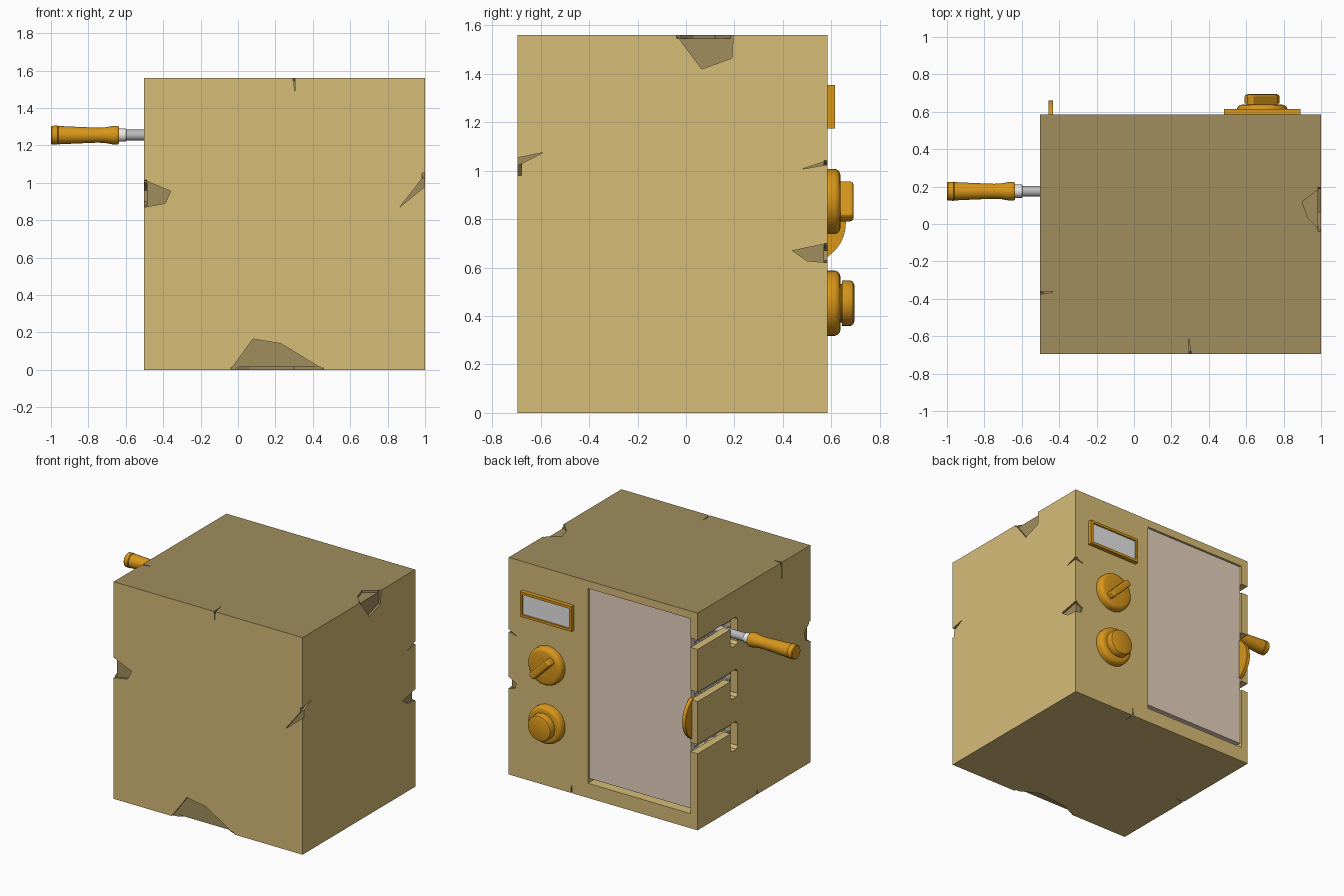
import bpy, bmesh, math
from mathutils import Vector, Matrix

if "Cube" in bpy.data.objects:
    bpy.data.objects.remove(bpy.data.objects["Cube"])


def material(name, rgb):
    m = bpy.data.materials.new(name)
    lin = [((c / 255 + 0.055) / 1.055) ** 2.4 for c in rgb]
    m.diffuse_color = (*lin, 1)
    m.use_nodes = True
    m.node_tree.nodes["Principled BSDF"].inputs["Base Color"].default_value = m.diffuse_color
    return m


TAN = material("tan", (214, 188, 119))
DARK = material("dark_tan", (160, 141, 94))
BRASS = material("brass", (216, 150, 26))
PANEL = material("warm_grey", (230, 209, 190))
SCREEN = material("screen_grey", (228, 228, 229))
STEEL = material("steel", (188, 188, 188))
COLLAR = material("pale_steel", (238, 238, 238))


def finish(name, bm, *mats, smooth=False):
    bmesh.ops.recalc_face_normals(bm, faces=bm.faces)
    me = bpy.data.meshes.new(name)
    bm.to_mesh(me)
    bm.free()
    ob = bpy.data.objects.new(name, me)
    bpy.context.collection.objects.link(ob)
    for m in mats:
        me.materials.append(m)
    if smooth:
        bpy.ops.object.select_all(action='DESELECT')
        ob.select_set(True)
        bpy.context.view_layer.objects.active = ob
        bpy.ops.object.shade_smooth_by_angle(angle=math.radians(35))
    return ob


def add_box(bm, lo, hi):
    lo, hi = Vector(lo), Vector(hi)
    mat = Matrix.Translation((lo + hi) / 2) @ Matrix.Diagonal((*(hi - lo), 1))
    return bmesh.ops.create_cube(bm, size=1, matrix=mat)


def box(name, lo, hi, mat):
    bm = bmesh.new()
    add_box(bm, lo, hi)
    return finish(name, bm, mat)


def lathe(name, profile, origin, axis, mat, n=32):
    """Revolve (distance, radius) points about the x or y axis."""
    bm = bmesh.new()
    rings = []
    for t, r in profile:
        rings.append([bm.verts.new((r * math.cos(a), r * math.sin(a), t))
                      for a in (2 * math.pi * i / n for i in range(n))])
    for a, b in zip(rings, rings[1:]):
        for i in range(n):
            j = (i + 1) % n
            bm.faces.new((a[i], a[j], b[j], b[i]))
    bm.faces.new(rings[0])
    bm.faces.new(rings[-1])
    rot = (Matrix.Rotation(math.pi / 2, 4, 'Y') if axis == 'x'
           else Matrix.Rotation(-math.pi / 2, 4, 'X'))
    bm.transform(Matrix.Translation(origin) @ rot)
    return finish(name, bm, mat, smooth=True)


def prism_x(name, outline, x0, x1, mat):
    """Extrude a (y, z) outline along x."""
    bm = bmesh.new()
    f = bm.faces.new([bm.verts.new((x0, y, z)) for y, z in outline])
    ext = bmesh.ops.extrude_face_region(bm, geom=[f])
    bmesh.ops.translate(bm, vec=(x1 - x0, 0, 0),
                        verts=[v for v in ext['geom'] if isinstance(v, bmesh.types.BMVert)])
    return finish(name, bm, mat)


def chip(points, normal, side):
    """Shallow cutter for a face patch that runs over the edge towards side."""
    n, s = Vector(normal), Vector(side)
    edge = max(Vector(p).dot(s) for p in points)
    bm = bmesh.new()
    for p in map(Vector, points):
        for q in (p, p + s * 0.05) if p.dot(s) > edge - 1e-4 else (p,):
            bm.verts.new(q - n * 0.015)
            bm.verts.new(q + n * 0.05)
    hull = bmesh.ops.convex_hull(bm, input=bm.verts)
    loose = {g for g in hull['geom_interior'] if isinstance(g, bmesh.types.BMVert)}
    bmesh.ops.delete(bm, geom=list(loose), context='VERTS')
    return finish("chip_cutter", bm, DARK)


def cut(ob, cutter):
    mod = ob.modifiers.new("cut", 'BOOLEAN')
    mod.operation, mod.solver, mod.object = 'DIFFERENCE', 'EXACT', cutter
    mod.material_mode = 'TRANSFER'
    bpy.context.view_layer.objects.active = ob
    bpy.ops.object.modifier_apply(modifier=mod.name)
    bpy.data.objects.remove(cutter)


# Cabinet with a darker top
L, R, F, B, T = -0.502, 1.0, -0.695, 0.585, 1.56
bm = bmesh.new()
add_box(bm, (L, F, 0), (R, B, T))
bm.normal_update()
for f in bm.faces:
    f.material_index = 1 if f.normal.z > 0.5 else 0
body = finish("cabinet", bm, TAN, DARK)

# Oven cavity and three hooked slots in the side wall
cut(body, box("cavity_cutter", (-0.446, -0.6, 0.105), (0.37, 0.7, 1.505), TAN))
for k in range(3):
    z = 0.55 + 0.375 * k
    outline = [(0.7, z), (0.21, z), (0.21, z - 0.115), (0.195, z - 0.135),
               (0.145, z - 0.135), (0.13, z - 0.115), (0.13, z + 0.045),
               (0.15, z + 0.067), (0.7, z + 0.067)]
    cut(body, prism_x("slot_cutter", outline, -0.6, -0.4, TAN))

# Chipped surface and cracks: patches on both faces that meet at an edge
FRONT, BACK, LEFT, RIGHT = (0, -1, 0), (0, 1, 0), (-1, 0, 0), (1, 0, 0)
UP, DOWN = (0, 0, 1), (0, 0, -1)
for na, nb, pa, pb in [
    (FRONT, DOWN, [(-0.04, F, 0), (0.08, F, 0.165), (0.23, F, 0.14), (0.46, F, 0)],
     [(-0.04, F, 0), (0.06, -0.64, 0), (0.3, -0.61, 0), (0.46, F, 0)]),
    (FRONT, LEFT, [(L, F, 1.015), (-0.36, F, 0.955), (-0.39, F, 0.89), (L, F, 0.87)],
     [(L, F, 1.015), (L, -0.63, 0.96), (L, -0.64, 0.9), (L, F, 0.87)]),
    (RIGHT, UP, [(R, -0.04, T), (R, 0.065, 1.42), (R, 0.19, 1.465), (R, 0.195, T)],
     [(R, -0.04, T), (0.93, 0.03, T), (0.9, 0.12, T), (R, 0.195, T)]),
    (RIGHT, BACK, [(R, 0.44, 0.67), (R, B, 0.7), (R, B, 0.62), (R, 0.5, 0.628)],
     [(R, B, 0.7), (0.94, B, 0.67), (0.95, B, 0.63), (R, B, 0.62)]),
    # Hairline cracks
    (FRONT, RIGHT, [(0.865, F, 0.87), (R, F, 1.022), (R, F, 1.043)],
     [(R, F, 1.022), (R, F, 1.043), (R, -0.59, 1.075)]),
    (RIGHT, BACK, [(R, 0.48, 1.007), (R, B, 1.034), (R, B, 1.042)],
     [(R, B, 1.034), (R, B, 1.042), (0.93, B, 1.01)]),
    (FRONT, UP, [(0.298, F, T), (0.306, F, T), (0.303, F, 1.48)],
     [(0.298, F, T), (0.306, F, T), (0.29, -0.6, T)]),
    (LEFT, UP, [(L, -0.375, T), (L, -0.363, T), (L, -0.37, 1.44)],
     [(L, -0.375, T), (L, -0.363, T), (-0.43, -0.365, T)]),
    (BACK, DOWN, [(0.496, B, 0), (0.506, B, 0), (0.5, B, 0.08)],
     [(0.496, B, 0), (0.506, B, 0), (0.5, 0.5, 0)]),
    (LEFT, DOWN, [(L, -0.095, 0), (L, -0.083, 0), (L, -0.09, 0.05)],
     [(L, -0.095, 0), (L, -0.083, 0), (-0.44, -0.08, 0)]),
]:
    cut(body, chip(pa, na, nb))
    cut(body, chip(pb, nb, na))

# Door and its curved pull
box("door", (-0.444, 0.53, 0.138), (0.362, 0.576, 1.5), PANEL)
arc = [(0.492 + 0.168 * math.cos(a), 0.785 + 0.168 * math.sin(a))
       for a in (math.radians(-62 + 124 * i / 20) for i in range(21))]
prism_x("door_pull", arc, -0.458, -0.432, BRASS)

# Display: frame with a sunken screen
bm = bmesh.new()
add_box(bm, (0.48, B - 0.01, 1.175), (0.89, 0.615, 1.355))
bm.normal_update()
face = max(bm.faces, key=lambda f: f.normal.y)
bmesh.ops.inset_region(bm, faces=[face], thickness=0.026, depth=0.0)
walls = bmesh.ops.extrude_face_region(bm, geom=[face])
new = next(g for g in walls['geom'] if isinstance(g, bmesh.types.BMFace))
bmesh.ops.translate(bm, vec=(0, -0.01, 0), verts=new.verts)
new.material_index = 1
if face.is_valid:
    bm.faces.remove(face)
finish("display", bm, BRASS, SCREEN)

# Two dials: one with a slanted grip, one with a round cap
dial = [(-0.01, 0.135), (0.03, 0.135), (0.042, 0.13), (0.05, 0.12), (0.053, 0.108), (0.053, 0.05)]
for name, z in (("grip_dial", 0.873), ("cap_dial", 0.453)):
    lathe(name, dial, (0.685, B, z), 'y', BRASS)
lathe("dial_cap", [(0.045, 0.08), (0.058, 0.08), (0.06, 0.094), (0.095, 0.094),
                   (0.105, 0.088), (0.11, 0.075)], (0.685, B, 0.453), 'y', BRASS)
grip = box("dial_grip", (-0.1, -0.055, -0.025), (0.1, 0.05, 0.025), BRASS)
grip.location = (0.685, 0.642, 0.873)
grip.rotation_euler = (0, math.radians(45), 0)
bev = grip.modifiers.new("round", 'BEVEL')
bev.width, bev.segments = 0.014, 3

# Side handle on a steel rod
pos = (0, 0.175, 1.255)
lathe("handle", [(-1, 0.045), (-0.995, 0.05), (-0.965, 0.051), (-0.963, 0.047), (-0.96, 0.049),
                 (-0.85, 0.044), (-0.75, 0.04), (-0.71, 0.042), (-0.665, 0.05),
                 (-0.645, 0.05), (-0.635, 0.044)], pos, 'x', BRASS)
lathe("handle_collar", [(-0.64, 0.035), (-0.6, 0.035), (-0.595, 0.03)], pos, 'x', COLLAR)
lathe("handle_rod", [(-0.6, 0.029), (-0.3, 0.029)], pos, 'x', STEEL)

# Wire racks inside
for k in range(3):
    z = 0.505 + 0.375 * k
    bm = bmesh.new()
    for i in range(14):
        x = -0.42 + 0.06 * i
        add_box(bm, (x - 0.006, -0.5, z - 0.006), (x + 0.006, 0.5, z + 0.006))
    for i in range(11):
        y = -0.5 + 0.1 * i
        add_box(bm, (-0.425, y - 0.008, z - 0.016), (0.365, y + 0.008, z - 0.004))
    finish("wire_rack", bm, STEEL)
